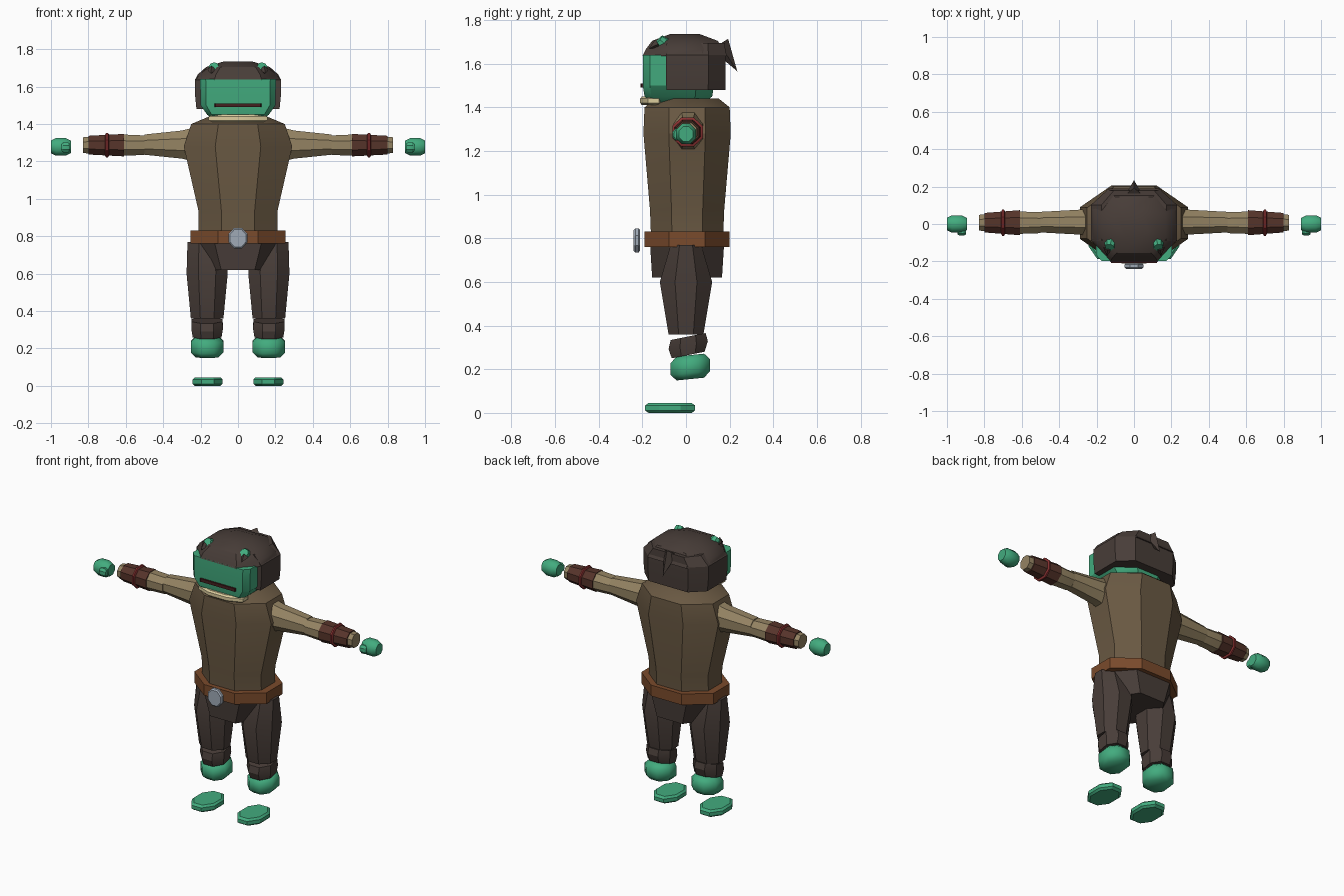
import bpy, bmesh, math
from mathutils import Vector, Matrix

cube = bpy.data.objects.get("Cube")
if cube:
    bpy.data.objects.remove(cube, do_unlink=True)


def material(name, red, green, blue):
    """Flat colour with linear channels."""
    colour = (red, green, blue, 1)
    mat = bpy.data.materials.new(name)
    mat.use_nodes = True
    mat.diffuse_color = colour
    mat.node_tree.nodes["Principled BSDF"].inputs["Base Color"].default_value = colour
    return mat


skin = material("green skin", .055, .41, .21)
dark = material("dark brown cloth", .065, .047, .04)
tunic = material("tunic brown", .144, .1, .056)
tan = material("tan sleeve", .3, .23, .125)
maroon = material("cuff brown", .093, .034, .023)
crimson = material("red band", .24, .03, .03)
leather = material("belt leather", .195, .07, .025)
metal = material("buckle grey", .35, .4, .47)
cream = material("cream collar", .72, .61, .34)
lip = material("mouth maroon", .06, .014, .014)


def finish(name, bm, mat, mirror, smooth_angle):
    """Turn the bmesh into an object with smooth shading below the angle."""
    bmesh.ops.remove_doubles(bm, verts=bm.verts, dist=.0005)
    bmesh.ops.recalc_face_normals(bm, faces=bm.faces)
    mesh = bpy.data.meshes.new(name)
    bm.to_mesh(mesh)
    bm.free()
    mesh.materials.append(mat)
    part = bpy.data.objects.new(name, mesh)
    bpy.context.collection.objects.link(part)
    bpy.ops.object.select_all(action="DESELECT")
    part.select_set(True)
    bpy.context.view_layer.objects.active = part
    bpy.ops.object.shade_smooth_by_angle(angle=math.radians(smooth_angle))
    if mirror:
        part.modifiers.new("Mirror", "MIRROR")


def loft(name, mat, centre, rings, axis="z", front=.42, back=.42, side_front=.42,
         side_back=.42, shear=0, mirror=False, smooth_angle=30):
    """Join eight-sided rings (position, half width, half depth) along an axis.
    The front, back and side fractions say how far each flat reaches."""
    outline = [(front, -1), (1, -side_front), (1, side_back), (back, 1)]
    outline += [(-u, v) for u, v in reversed(outline)]
    bm = bmesh.new()
    loops = []
    for position, width, depth in rings:
        loop = []
        for u, v in outline:
            a, b = u * width, v * depth
            along = position + shear * b
            offset = {"x": (along, a, b), "y": (a, along, b), "z": (a, b, along)}[axis]
            loop.append(bm.verts.new(Vector(centre) + Vector(offset)))
        loops.append(loop)
    count = len(outline)
    for low, high in zip(loops, loops[1:]):
        for i in range(count):
            j = (i + 1) % count
            bm.faces.new((low[i], low[j], high[j], high[i]))
    bm.faces.new(loops[0])
    bm.faces.new(loops[-1])
    finish(name, bm, mat, mirror, smooth_angle)


def pad(name, mat, centre, width, depth, thickness, rim=.86, **options):
    """Eight-sided block whose two ends are chamfered down to the rim fraction."""
    half = thickness / 2
    rings = [(end * half, width * scale, depth * scale)
             for end, scale in ((-1, rim), (-.5, 1), (.5, 1), (1, rim))]
    loft(name, mat, centre, rings, **options)


def cone(name, mat, base, tip, base_radius, tip_radius=0, sides=4, mirror=False):
    base, tip = Vector(base), Vector(tip)
    direction = tip - base
    turn = direction.to_track_quat("Z", "Y").to_matrix().to_4x4()
    bm = bmesh.new()
    bmesh.ops.create_cone(bm, cap_ends=True, segments=sides, radius1=base_radius,
                          radius2=tip_radius, depth=direction.length,
                          matrix=Matrix.Translation((base + tip) / 2) @ turn)
    finish(name, bm, mat, mirror, smooth_angle=30)


# Torso, hips and belt
loft("torso", tunic, centre=(0, .005, 0),
     rings=[(.8, .21, .165), (.93, .21, .17), (1.28, .29, .2), (1.4, .25, .195), (1.44, .155, .145)])
loft("hips", dark, centre=(0, .005, 0), front=.6, back=.6,
     rings=[(.62, .15, .16), (.78, .215, .17)])
pad("belt", leather, centre=(0, .005, .795), width=.255, depth=.195, thickness=.07, rim=1)
pad("buckle", metal, centre=(0, -.225, .79), width=.05, depth=.055, thickness=.03, axis="y")
pad("collar", cream, centre=(0, -.15, 1.43), width=.157, depth=.06, thickness=.04)

# Legs and feet
loft("upper_leg", dark, centre=(.165, 0, 0), mirror=True,
     rings=[(.36, .087, .08), (.6, .11, .12), (.77, .105, .07)])
loft("lower_leg", dark, centre=(.165, .01, 0), mirror=True, shear=.2,
     rings=[(.265, .077, .075), (.31, .084, .09), (.35, .083, .08)])
pad("ankle", skin, centre=(.165, .02, .21), width=.087, depth=.09, thickness=.11, rim=.7,
    shear=.1, mirror=True, smooth_angle=50)
pad("sole", skin, centre=(.162, -.073, .0225), width=.08, depth=.115, thickness=.045,
    mirror=True)

# Arms, cuffs and hands, laid along x
arm = dict(axis="x", mirror=True)
loft("upper_arm", tan, centre=(0, .01, 1.29), **arm,
     rings=[(.24, .07, .09), (.3, .066, .075), (.5, .055, .054)])
loft("forearm", tan, centre=(0, .007, 1.287), **arm,
     rings=[(.5, .056, .052), (.62, .06, .057), (.83, .042, .042)])
loft("cuff", maroon, centre=(0, .007, 1.287), **arm,
     rings=[(.61, .067, .06), (.8, .052, .05)])
pad("cuff_band", crimson, centre=(.7, .007, 1.287), width=.07, depth=.066, thickness=.02, **arm)
pad("hand", skin, centre=(.947, 0, 1.278), width=.046, depth=.047, thickness=.106, rim=.72,
    smooth_angle=50, **arm)
pad("thumb", skin, centre=(.92, -.042, 1.275), width=.02, depth=.027, thickness=.045, rim=.7, **arm)

# Head and mouth
loft("head", skin, centre=(0, -.035, 0), front=.85, side_front=.8, side_back=.5,
     rings=[(1.42, .13, .12), (1.45, .165, .155), (1.5, .2, .163), (1.64, .203, .163)])
pad("mouth", lip, centre=(0, -.2, 1.5), width=.125, depth=.008, thickness=.02, rim=1,
    front=.97, back=.97)

# Hood: a dome with a brim, and a skirt round the sides and back
loft("hood_dome", dark, centre=(0, -.005, 0), front=.55, back=.6,
     rings=[(1.635, .23, .195), (1.665, .215, .18), (1.705, .17, .15), (1.735, .075, .07)])
loft("hood_skirt", dark, centre=(0, .045, 0), front=1, back=.62, side_front=1,
     rings=[(1.48, .222, .135), (1.56, .23, .137), (1.64, .23, .137), (1.695, .175, .133)])
cone("hood_tip", dark, base=(0, .155, 1.69), tip=(0, .235, 1.565), base_radius=.045)

# Brow knobs with small dark points in front
cone("brow_knob", skin, base=(.12, -.08, 1.67), tip=(.13, -.125, 1.71), base_radius=.04,
     tip_radius=.026, sides=8, mirror=True)
cone("brow_point", dark, base=(.14, -.13, 1.69), tip=(.145, -.17, 1.67), base_radius=.024,
     mirror=True)
